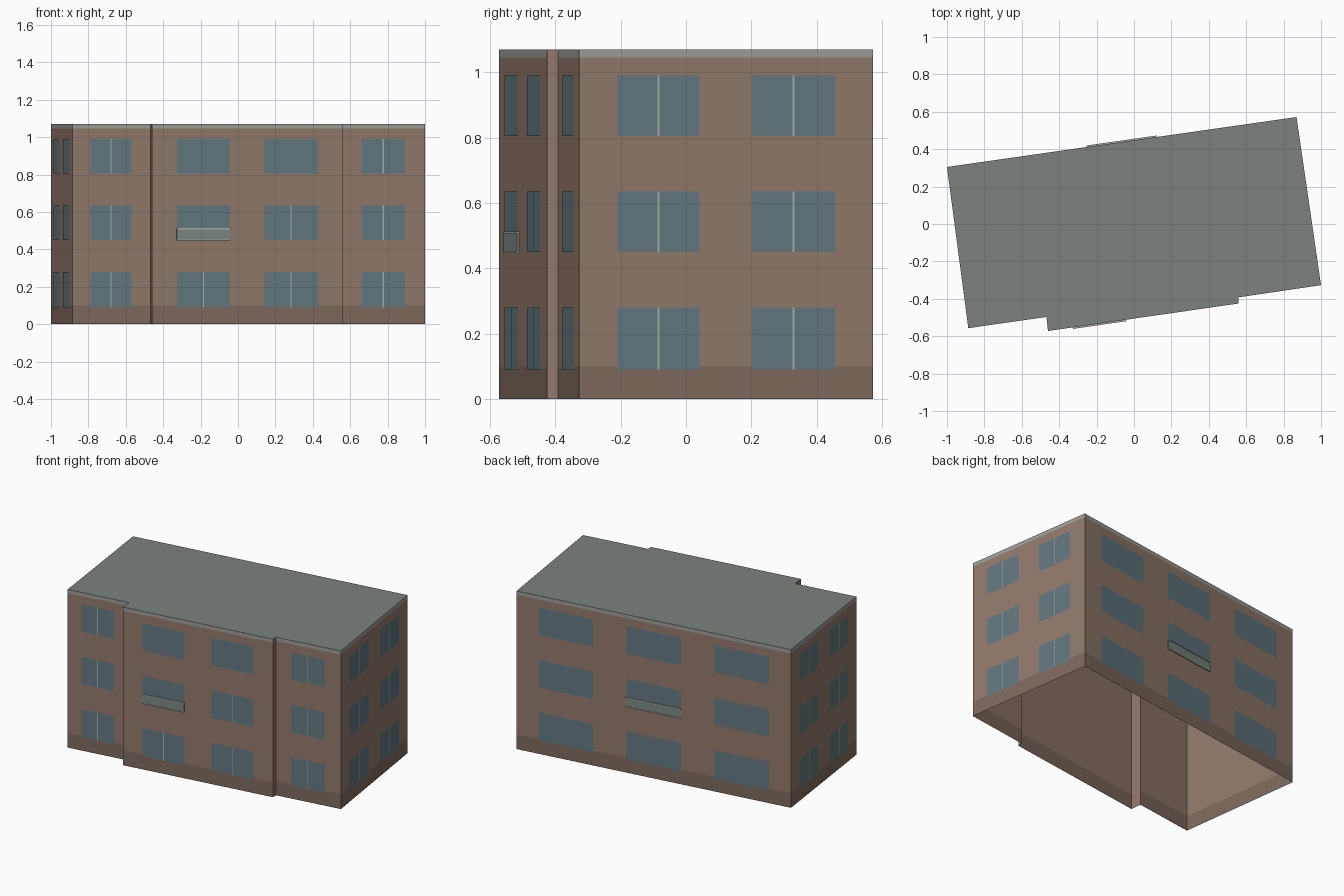
import bpy
from mathutils import Vector

if "Cube" in bpy.data.objects:
    bpy.data.objects.remove(bpy.data.objects["Cube"])

H = 1.07          # total height
PLINTH = 0.10     # top of plinth
TRIM = 1.045      # underside of roof-edge band
FLOORS = [(0.09, 0.28), (0.45, 0.635), (0.805, 0.99)]

# footprint, counter-clockwise from the front left corner
P = [(-0.886, -0.557), (-0.468, -0.497), (-0.46, -0.572), (0.559, -0.425),
     (0.559, -0.392), (1.0, -0.327), (0.869, 0.572), (-1.0, 0.305)]


def material(name, rgb):
    m = bpy.data.materials.new(name)
    m.diffuse_color = (*rgb, 1)
    m.use_nodes = True
    m.node_tree.nodes["Principled BSDF"].inputs["Base Color"].default_value = m.diffuse_color
    return m


brick = material("brick", (0.29, 0.195, 0.15))
dark_brick = material("dark_brick", (0.21, 0.145, 0.11))
grey = material("trim_grey", (0.34, 0.34, 0.32))
roof_grey = material("roof_grey", (0.20, 0.225, 0.21))
glass = material("glass", (0.125, 0.19, 0.215))
panel = material("balcony_panel", (0.20, 0.25, 0.23))
rail = material("rail", (0.40, 0.43, 0.40))


def mesh_object(name, polys, mat):
    verts, faces, seen = [], [], {}
    for poly in polys:
        face = []
        for v in poly:
            key = tuple(round(c, 5) for c in v)
            if key not in seen:
                seen[key] = len(verts)
                verts.append(key)
            face.append(seen[key])
        faces.append(face)
    me = bpy.data.meshes.new(name)
    me.from_pydata(verts, [], faces)
    me.materials.append(mat)
    ob = bpy.data.objects.new(name, me)
    bpy.context.collection.objects.link(ob)
    return ob


def point(i, t, z, out=0.0):
    """Point on wall i at fraction t, height z, pushed outward."""
    a, b = Vector(P[i]), Vector(P[(i + 1) % len(P)])
    d = (b - a).normalized()
    p = a.lerp(b, t) + Vector((d.y, -d.x)) * out
    return (p.x, p.y, z)


def quad(i, t0, t1, z0, z1, out=0.0):
    return [point(i, t0, z0, out), point(i, t1, z0, out),
            point(i, t1, z1, out), point(i, t0, z1, out)]


def box(i, t0, t1, z0, z1, d):
    """Shallow box standing proud of wall i by d."""
    def q(t, z, o):
        return point(i, t, z, o)
    return [quad(i, t0, t1, z0, z1, d),
            [q(t0, z0, 0), q(t0, z0, d), q(t0, z1, d), q(t0, z1, 0)],
            [q(t1, z0, d), q(t1, z0, 0), q(t1, z1, 0), q(t1, z1, d)],
            [q(t0, z1, d), q(t1, z1, d), q(t1, z1, 0), q(t0, z1, 0)],
            [q(t0, z0, 0), q(t1, z0, 0), q(t1, z0, d), q(t0, z0, d)]]


# walls: long ones carry plinth and roof band, short returns are plain
walls, plinth, band = [], [], []
for i in range(len(P)):
    if i in (1, 3):
        walls.append(quad(i, 0, 1, 0, H))
    else:
        plinth.append(quad(i, 0, 1, 0, PLINTH))
        walls.append(quad(i, 0, 1, PLINTH, TRIM))
        band.append(quad(i, 0, 1, TRIM, H))
mesh_object("brick_walls", walls, brick)
mesh_object("plinth", plinth, dark_brick)
mesh_object("roof_edge_band", band, grey)
mesh_object("flat_roof", [[(x, y, H) for x, y in P]], roof_grey)

# windows: wall index -> horizontal spans as fractions of the wall
ONE = [(0.23, 0.755)]
TWO = [(0.13, 0.41), (0.59, 0.87)]
THREE = [(0.08, 0.28), (0.40, 0.60), (0.72, 0.92)]
LAYOUT = {0: ONE, 2: TWO, 4: ONE, 5: TWO, 6: THREE, 7: TWO}
PLAIN = {(2, 0, 1), (2, 0, 2), (2, 1, 2)}     # front panes without a mullion
panes, mullions = [], []
for i, spans in LAYOUT.items():
    length = (Vector(P[(i + 1) % len(P)]) - Vector(P[i])).length
    for c, (t0, t1) in enumerate(spans):
        for f, (z0, z1) in enumerate(FLOORS):
            panes.append(quad(i, t0, t1, z0, z1, 0.002))
            if i != 6 and (i, c, f) not in PLAIN:
                mid, w = (t0 + t1) / 2, 0.003 / length
                mullions.append(quad(i, mid - w, mid + w, z0, z1, 0.003))
mesh_object("window_panes", panes, glass)
mesh_object("window_mullions", mullions, rail)

# shallow balconies on the middle floor, front and back
for name, i, (t0, t1) in (("front", 2, TWO[0]), ("back", 6, THREE[1])):
    mesh_object(name + "_balcony", box(i, t0, t1, 0.45, 0.51, 0.006), panel)
    rails = box(i, t0, t1, 0.507, 0.513, 0.008) + box(i, t0, t1, 0.447, 0.453, 0.008)
    mesh_object(name + "_balcony_rails", rails, rail)
